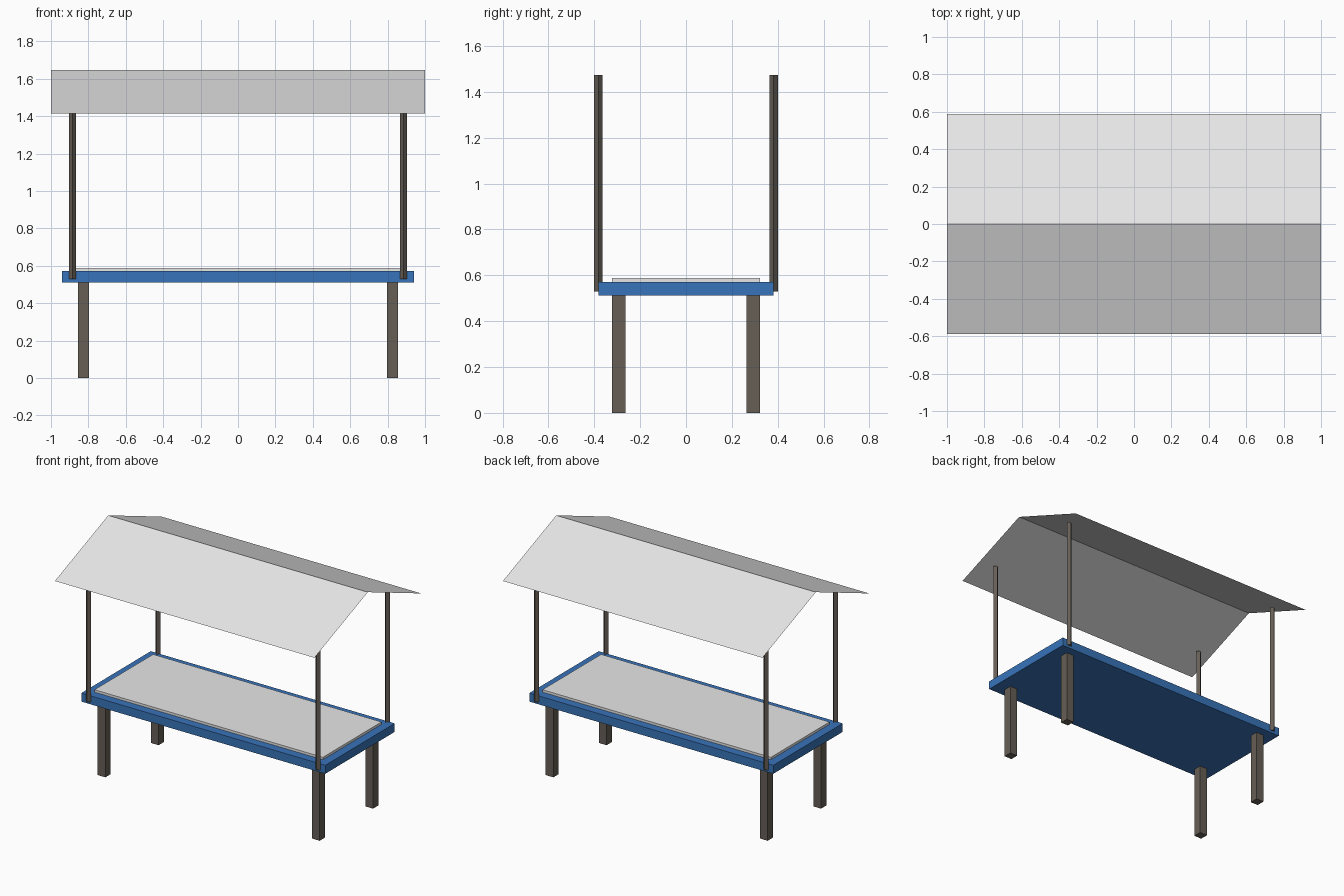
import bpy, bmesh, math

if "Cube" in bpy.data.objects:
    bpy.data.objects.remove(bpy.data.objects["Cube"])


def material(name, rgb):
    m = bpy.data.materials.new(name)
    m.diffuse_color = (*rgb, 1.0)
    m.use_nodes = True
    m.node_tree.nodes["Principled BSDF"].inputs["Base Color"].default_value = m.diffuse_color
    return m


BLUE = material("blue_paint", (0.04, 0.174, 0.491))
BROWN = material("dark_wood", (0.133, 0.114, 0.093))
GREY = material("light_grey", (0.8, 0.8, 0.8))


def finish(name, bm, mat):
    mesh = bpy.data.meshes.new(name)
    bm.to_mesh(mesh)
    bm.free()
    mesh.materials.append(mat)
    obj = bpy.data.objects.new(name, mesh)
    bpy.context.collection.objects.link(obj)
    return obj


def box(name, x, y, z0, z1, sx, sy, mat):
    bm = bmesh.new()
    bmesh.ops.create_cube(bm, size=1)
    bmesh.ops.scale(bm, vec=(sx, sy, z1 - z0), verts=bm.verts)
    bmesh.ops.translate(bm, vec=(x, y, (z0 + z1) / 2), verts=bm.verts)
    return finish(name, bm, mat)


def four_sided_post(name, x, y, z0, z1, r, mat):
    # Square rod turned so its corners point along x and y
    bm = bmesh.new()
    ring = [bm.verts.new((x + r * math.cos(i * math.pi / 2),
                          y + r * math.sin(i * math.pi / 2), z0)) for i in range(4)]
    base = bm.faces.new(ring)
    top = bmesh.ops.extrude_face_region(bm, geom=[base])["geom"]
    verts = [v for v in top if isinstance(v, bmesh.types.BMVert)]
    bmesh.ops.translate(bm, vec=(0, 0, z1 - z0), verts=verts)
    bmesh.ops.recalc_face_normals(bm, faces=bm.faces)
    return finish(name, bm, mat)


# Table deck and the thin top panel lying on it
box("deck", 0, 0, 0.512, 0.571, 1.88, 0.764, BLUE)
box("top_panel", 0, 0, 0.56, 0.588, 1.76, 0.645, GREY)

# Legs and canopy posts, one per corner
for sx, side in ((-1, "left"), (1, "right")):
    for sy, end in ((-1, "front"), (1, "back")):
        box(f"{end}_{side}_leg", sx * 0.826, sy * 0.293, 0, 0.512, 0.059, 0.059, BROWN)
        four_sided_post(f"{end}_{side}_post", sx * 0.884, sy * 0.382,
                        0.53, 1.474, 0.0185, BROWN)

# Canopy: a thin folded sheet
bm = bmesh.new()
rows = [[bm.verts.new((x, y, z)) for x in (-1, 1)]
        for y, z in ((-0.587, 1.414), (0, 1.647), (0.587, 1.414))]
for a, b in zip(rows, rows[1:]):
    bm.faces.new((a[0], a[1], b[1], b[0]))
finish("canopy_roof", bm, GREY)
